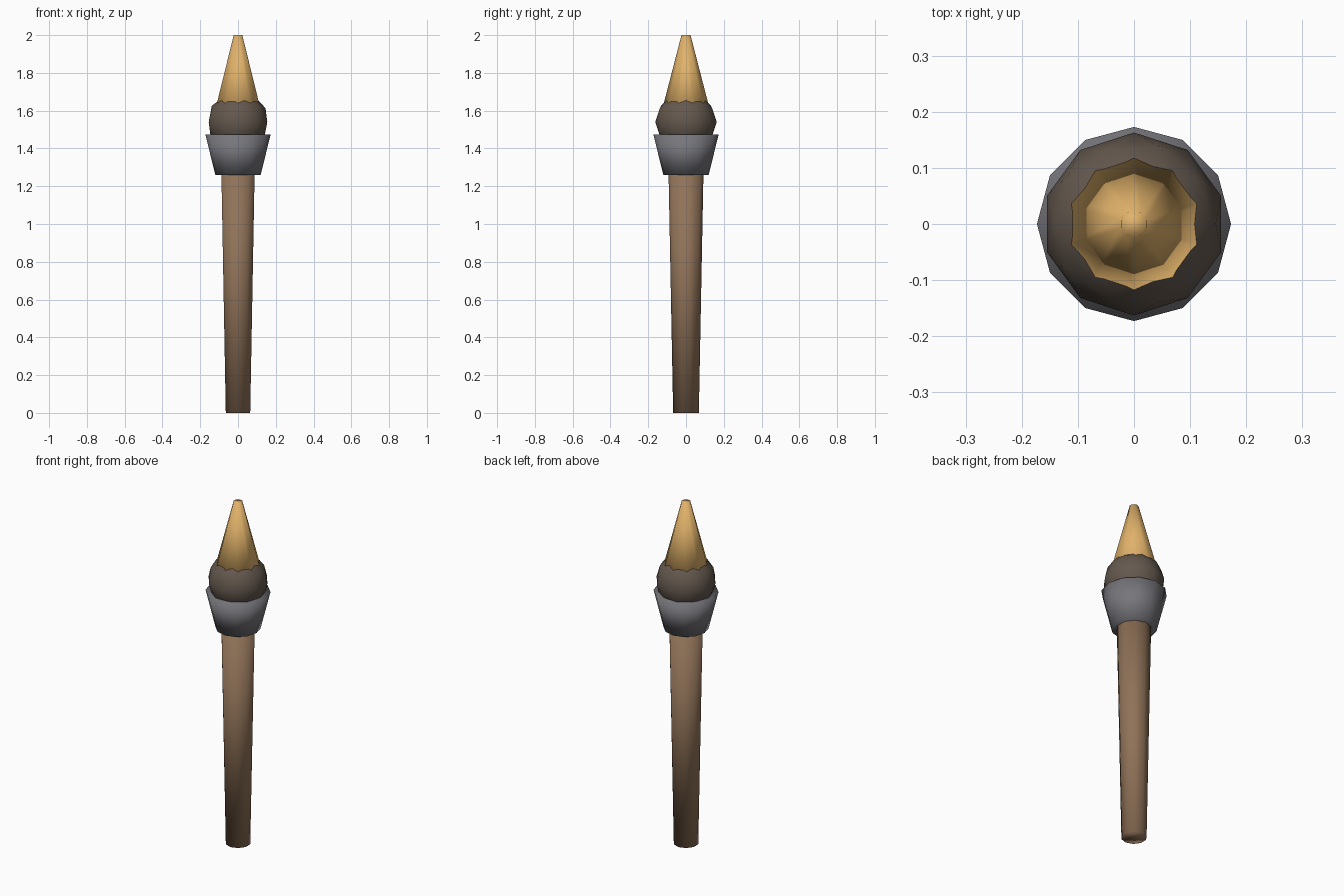
import bpy

cube = bpy.data.objects.get("Cube")
if cube:
    bpy.data.objects.remove(cube, do_unlink=True)


def make_material(name, rgb):
    mat = bpy.data.materials.new(name)
    mat.use_nodes = True
    mat.diffuse_color = (*rgb, 1)
    mat.node_tree.nodes["Principled BSDF"].inputs["Base Color"].default_value = (*rgb, 1)
    return mat


def finish(name, mat):
    """Name, colour and fully smooth the newest object."""
    obj = bpy.context.object
    obj.name = name
    obj.data.materials.append(mat)
    bpy.ops.object.shade_smooth()
    return obj


def tapered(name, mat, sides, r_bottom, r_top, z_bottom, z_top):
    bpy.ops.mesh.primitive_cone_add(
        vertices=sides, radius1=r_bottom, radius2=r_top,
        depth=z_top - z_bottom, location=(0, 0, (z_bottom + z_top) / 2))
    return finish(name, mat)


wood = make_material("brown wood", (0.28, 0.17, 0.098))
metal = make_material("grey metal", (0.18, 0.18, 0.20))
cloth = make_material("dark brown cloth", (0.127, 0.098, 0.076))
fire = make_material("golden flame", (0.75, 0.445, 0.144))

# Shaft, widening into the collar
tapered("handle", wood, 10, 0.068, 0.094, 0, 1.35)

# Flared cup
tapered("collar", metal, 12, 0.12, 0.173, 1.26, 1.475)

# Wrapped head resting in the cup
bpy.ops.mesh.primitive_ico_sphere_add(subdivisions=2, radius=0.163, location=(0, 0, 1.54))
finish("wrapped_head", cloth)

# Blunt pointed flame
tapered("flame", fire, 10, 0.138, 0.024, 1.56, 2)
